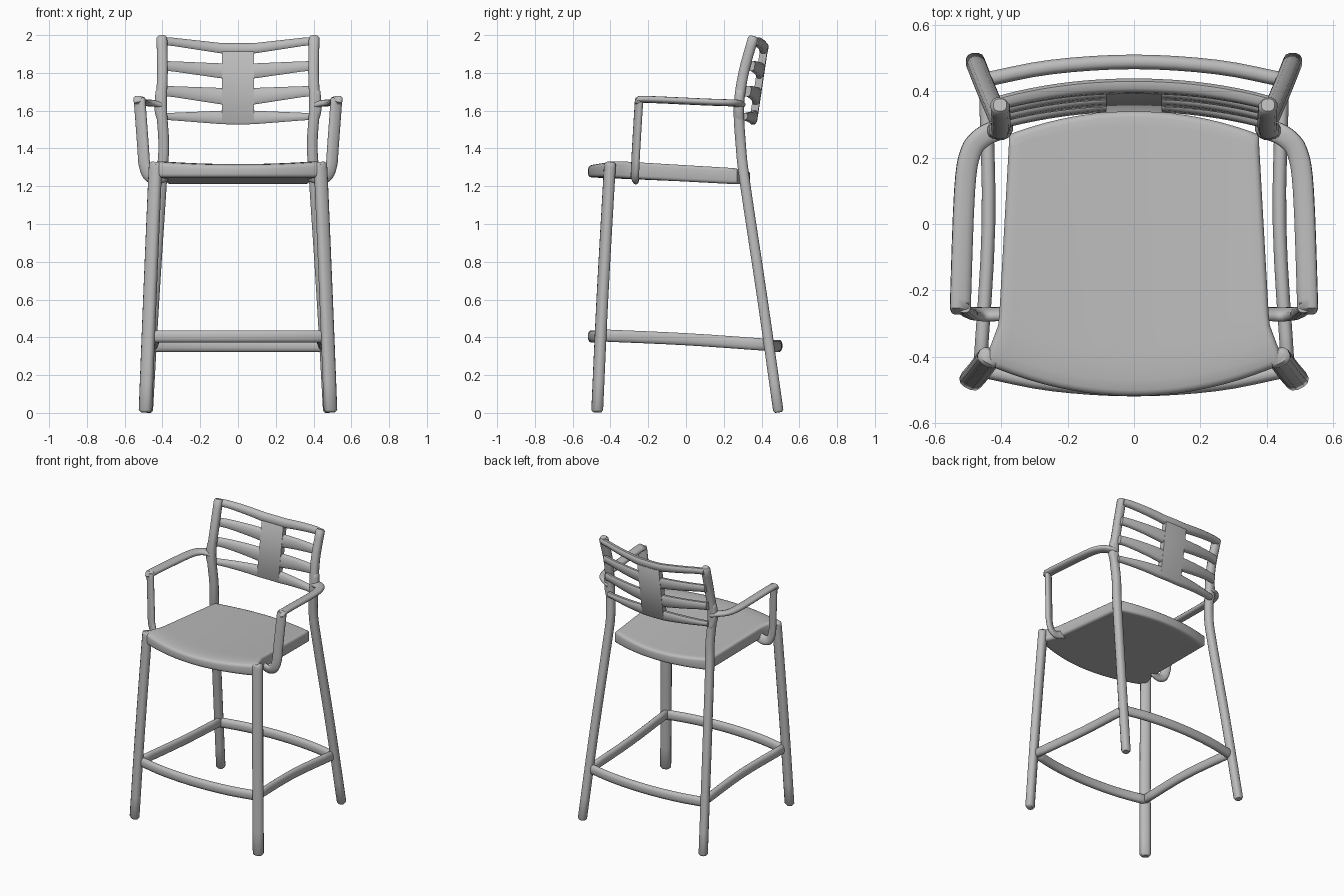
import bpy, bmesh, math
from mathutils import Vector, Matrix

if "Cube" in bpy.data.objects:
    bpy.data.objects.remove(bpy.data.objects["Cube"], do_unlink=True)

grey = bpy.data.materials.new("warm_grey_plastic")
grey.use_nodes = True
grey.diffuse_color = (0.5, 0.5, 0.5, 1)
grey.node_tree.nodes["Principled BSDF"].inputs["Base Color"].default_value = (0.5, 0.5, 0.5, 1)


def finish(name, bm, angle=50):
    """Turn a bmesh into a smooth shaded object."""
    bmesh.ops.recalc_face_normals(bm, faces=bm.faces)
    mesh = bpy.data.meshes.new(name)
    bm.to_mesh(mesh)
    bm.free()
    mesh.materials.append(grey)
    ob = bpy.data.objects.new(name, mesh)
    bpy.context.collection.objects.link(ob)
    bpy.ops.object.select_all(action='DESELECT')
    bpy.context.view_layer.objects.active = ob
    ob.select_set(True)
    bpy.ops.object.shade_smooth_by_angle(angle=math.radians(angle))
    return ob


def skin(bm, rings):
    """Join closed rings of points into a capped tube."""
    vs = [[bm.verts.new(p) for p in ring] for ring in rings]
    n = len(vs[0])
    for a, b in zip(vs, vs[1:]):
        for i in range(n):
            bm.faces.new((a[i], a[(i + 1) % n], b[(i + 1) % n], b[i]))
    bm.faces.new(vs[0][::-1])
    bm.faces.new(vs[-1])


def spline(pts, steps):
    """Catmull-Rom points through the given path."""
    p = [Vector(q) for q in pts]
    p = [2 * p[0] - p[1]] + p + [2 * p[-1] - p[-2]]
    out = []
    for a, b, c, d in zip(p, p[1:], p[2:], p[3:]):
        for k in range(steps):
            t = k / steps
            out.append(0.5 * (2 * b + (c - a) * t + (2 * a - 5 * b + 4 * c - d) * t * t
                              + (3 * b - a - 3 * c + d) * t ** 3))
    return out + [p[-2]]


def sweep(name, pts, width, depth, side=(1, 0, 0), steps=4, mirror=1, n=12, tips=True):
    """Sweep a soft oval section, width along side, turning with the path."""
    path = spline(pts, steps)
    side, last, rings = Vector(side), None, []
    for i, p in enumerate(path):
        t = (path[min(i + 1, len(path) - 1)] - path[max(i - 1, 0)]).normalized()
        if last:
            side = last.rotation_difference(t) @ side
        side = (side - t * side.dot(t)).normalized()
        up, last = t.cross(side), t

        def ring(scale, shift):
            r = []
            for k in range(n):
                a = 2 * math.pi * (k + 0.5) / n
                c, s = math.cos(a), math.sin(a)
                c, s = (math.copysign(abs(v) ** 0.8, v) for v in (c, s))
                q = p + t * shift + scale * (side * c * width / 2 + up * s * depth / 2)
                r.append((q.x * mirror, q.y, q.z))
            return r
        e = 0.012 if tips else 0
        if i == 0 and tips:
            rings.append(ring(0.7, -e))
        rings.append(ring(1, 0))
        if i == len(path) - 1 and tips:
            rings.append(ring(0.7, e))
    bm = bmesh.new()
    skin(bm, rings)
    return finish(name, bm)


# Legs, armrests and side stretchers, one set per side
for label, m in (("left", 1), ("right", -1)):
    sweep("front_leg_" + label, [(.49, -.47, .015), (.467, -.443, .6), (.44, -.407, 1.24), (.435, -.402, 1.315)],
          .072, .056, (1, .5, 0), mirror=m)
    sweep("back_leg_" + label,
          [(.478, .488, .015), (.445, .405, .6), (.405, .312, 1.22), (.393, .29, 1.42),
           (.405, .28, 1.62), (.4, .305, 1.8), (.403, .355, 1.983)],
          .058, .056, mirror=m)
    # Armrest runs forward, turns down and curls under the seat edge
    sweep("armrest_" + label,
          [(.405, .285, 1.63), (.455, .262, 1.64), (.492, .215, 1.642), (.51, .1, 1.646), (.522, -.225, 1.66),
           (.521, -.246, 1.651), (.519, -.25, 1.63), (.502, -.264, 1.4), (.496, -.268, 1.32),
           (.475, -.271, 1.26), (.435, -.272, 1.24), (.385, -.27, 1.255)],
          .064, .035, (0, 1, 0), mirror=m)
    # Small gusset where the armrest meets the back post
    sweep("armrest_joint_" + label, [(.4, .285, 1.54), (.418, .28, 1.61), (.412, .285, 1.7)],
          .05, .05, mirror=m)
    sweep("side_stretcher_" + label, [(.464, -.445, .41), (.438, 0, .39), (.447, .435, .36)],
          .042, .066, mirror=m)

# Bowed front and back stretchers
for name, y0, y1, z in (("front_stretcher", -.44, -.497, .405), ("back_stretcher", .432, .488, .355)):
    ym = y0 + (y1 - y0) * .72
    sweep(name, [(-.46, y0, z), (-.25, ym, z), (0, y1, z), (.25, ym, z), (.46, y0, z)],
          .045, .066, (0, 1, 0))


# Backrest: curved slats that widen or narrow towards the centre panel
def back_y(x, z):
    return .297 + .15 * (z - 1.53) + .058 * (1 - (x / .41) ** 2)


def slat(name, half, low, high, thick):
    """low and high hold the (outer, inner) heights of the two edges."""
    bm, rings, cols = bmesh.new(), [], 28
    for i in range(cols + 1):
        x = half * (2 * i / cols - 1)
        f = min(max((abs(x) - .08) / .28, 0), 1)
        zb, zt = (e[1] + (e[0] - e[1]) * f for e in (low, high))
        r = min(.012, (zt - zb) * .35)
        h = thick / 2
        prof = [(-h, zb + r), (-h, zt - r), (-h * .5, zt), (h * .5, zt),
                (h, zt - r), (h, zb + r), (h * .5, zb), (-h * .5, zb)]
        rings.append([(x, back_y(x, z) + o, z) for o, z in prof])
    skin(bm, rings)
    return finish(name, bm)


slat("back_top_rail", .405, (1.945, 1.902), (1.988, 1.957), .042)
slat("back_upper_slat", .4, (1.81, 1.77), (1.862, 1.85), .036)
slat("back_middle_slat", .4, (1.675, 1.632), (1.73, 1.72), .036)
slat("back_lower_rail", .395, (1.55, 1.528), (1.588, 1.60), .038)
slat("back_centre_panel", .085, (1.53, 1.53), (1.953, 1.953), .039)

# Seat: lightly dished slab with bowed front and back edges
WIDTHS = [(-.42, .45), (-.38, .437), (-.3, .407), (0, .39), (.27, .375)]


def half_width(y):
    for (a, wa), (b, wb) in zip(WIDTHS, WIDTHS[1:]):
        if y <= b:
            return wa + (wb - wa) * (y - a) / (b - a)
    return WIDTHS[-1][1]


bm = bmesh.new()
NX, NY = 20, 18
layers = []
for top in (True, False):
    grid = []
    for j in range(NY + 1):
        v = j / NY
        y = -.42 + .69 * v
        row = []
        for i in range(NX + 1):
            u = 2 * i / NX - 1
            bow = 1 - u * u
            yy = y - .098 * bow * (1 - v) ** 2 + .07 * bow * v * v
            slope = 1.322 - .042 * v - .012 * max(0, 1 - v / .12) ** 2
            z = slope + .016 * u * u if top else 1.247 - .037 * v
            row.append(bm.verts.new((u * half_width(y), yy, z)))
        grid.append(row)
    for a, b in zip(grid, grid[1:]):
        for i in range(NX):
            bm.faces.new((a[i], a[i + 1], b[i + 1], b[i]))
    layers.append(grid)
# Close the slab around its border
loops = [g[0] + [r[-1] for r in g[1:]] + g[-1][-2::-1] + [r[0] for r in g[-2:0:-1]] for g in layers]
for k in range(len(loops[0])):
    q = (k + 1) % len(loops[0])
    bm.faces.new((loops[0][k], loops[0][q], loops[1][q], loops[1][k]))
bmesh.ops.recalc_face_normals(bm, faces=bm.faces)
rim = [e for e in bm.edges if e.calc_face_angle(0) > math.radians(50)
       and abs(e.verts[0].co.z - e.verts[1].co.z) < .03]
bmesh.ops.bevel(bm, geom=rim, offset=.018, segments=3, profile=.5, affect='EDGES', clamp_overlap=True)
finish("seat", bm, 60)
